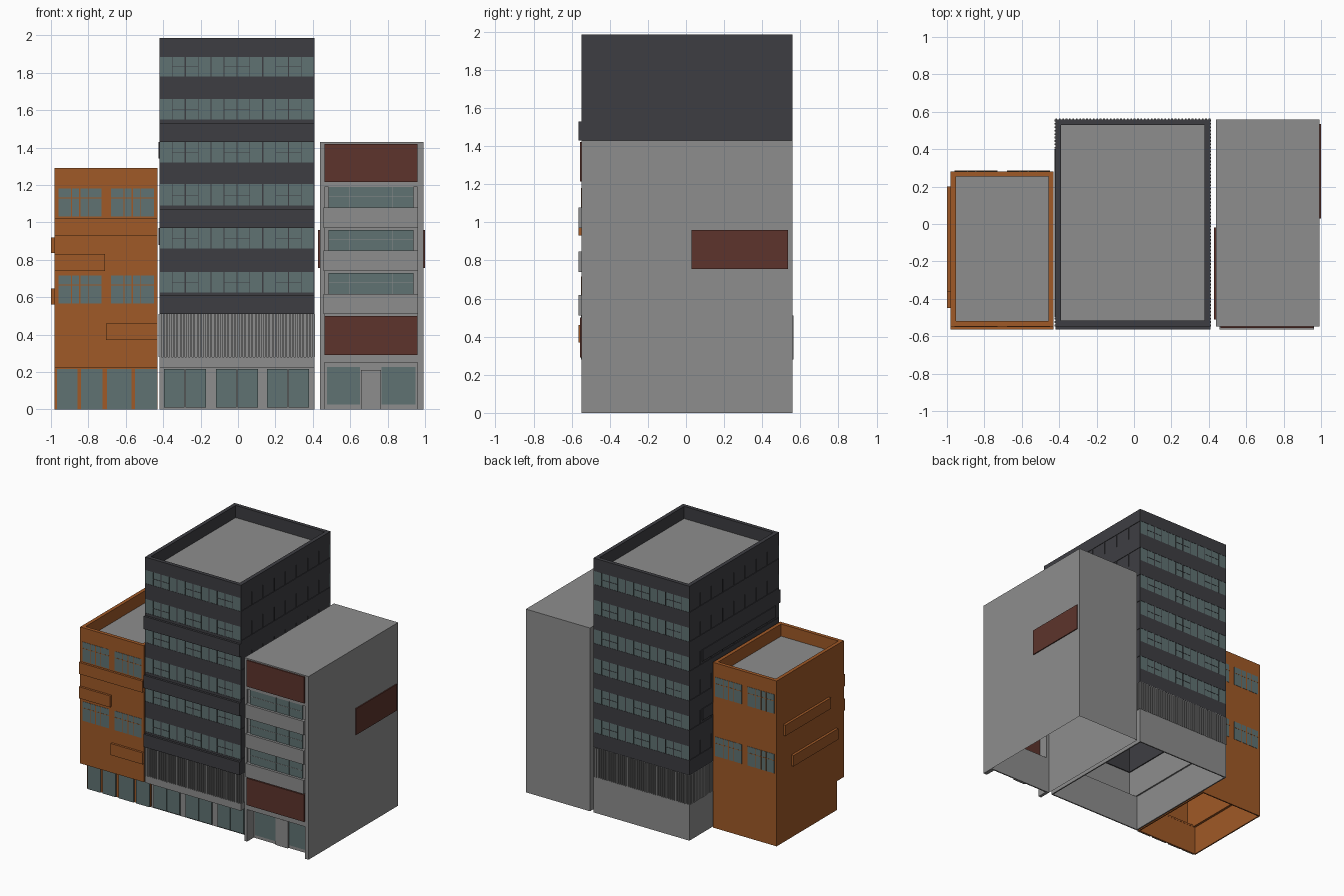
import bpy, bmesh
from mathutils import Vector

if "Cube" in bpy.data.objects:
    bpy.data.objects.remove(bpy.data.objects["Cube"])


def mat(name, r, g, b):
    m = bpy.data.materials.new(name)
    m.diffuse_color = (r, g, b, 1)
    m.use_nodes = True
    m.node_tree.nodes["Principled BSDF"].inputs["Base Color"].default_value = m.diffuse_color
    return m


ORANGE = mat("orange_cladding", 0.35, 0.1, 0.02)
DARK = mat("dark_cladding", 0.048, 0.048, 0.055)
GLASS = mat("glass", 0.115, 0.17, 0.17)
RED = mat("red_panel", 0.109, 0.034, 0.025)
GREY = mat("grey_concrete", 0.27, 0.27, 0.27)


def finish(name, bm, m):
    me = bpy.data.meshes.new(name)
    bm.to_mesh(me)
    bm.free()
    me.materials.append(m)
    ob = bpy.data.objects.new(name, me)
    bpy.context.collection.objects.link(ob)
    return ob


def boxes(name, items, m=GREY, drop=()):
    """One object from (x0, x1, y0, y1, z0, z1) boxes; drop = outward normals of faces left open."""
    bm = bmesh.new()
    for x0, x1, y0, y1, z0, z1 in items:
        for v in bmesh.ops.create_cube(bm, size=1)["verts"]:
            v.co = ((x0 + x1) / 2 + v.co.x * (x1 - x0),
                    (y0 + y1) / 2 + v.co.y * (y1 - y0),
                    (z0 + z1) / 2 + v.co.z * (z1 - z0))
    bm.normal_update()
    gone = [f for f in bm.faces if any(f.normal.dot(Vector(d)) > 0.9 for d in drop)]
    bmesh.ops.delete(bm, geom=gone, context='FACES')
    return finish(name, bm, m)


def ring(name, x0, x1, y0, y1, z0, z1, t, m=GREY):
    """Rectangular tube of wall thickness t."""
    bm = bmesh.new()

    def loop(o, z):
        return [bm.verts.new(p) for p in ((x0 + o, y0 + o, z), (x1 - o, y0 + o, z),
                                          (x1 - o, y1 - o, z), (x0 + o, y1 - o, z))]
    loops = [loop(0, z0), loop(0, z1), loop(t, z1), loop(t, z0)]
    for k in range(4):
        a, b = loops[k], loops[(k + 1) % 4]
        for i in range(4):
            j = (i + 1) % 4
            bm.faces.new((a[i], a[j], b[j], b[i]))
    bmesh.ops.recalc_face_normals(bm, faces=bm.faces)
    return finish(name, bm, m)


F, B = -0.547, 0.558      # front and back wall planes
P = -0.564                # face of the projecting ledges
G = -0.465                # set-back ground floor

# ---------- Tower ----------
TX0, TX1 = -0.42, 0.408
ring("tower_ground_walls", TX0, TX1, G, B, 0, 0.28, 0.01)
boxes("tower_soffit", [(TX0, TX1, F, G + 0.01, 0.225, 0.28)])
boxes("tower_shop_glass", [(x, x + 0.11, G - 0.012, G, 0.01, 0.217)
                           for x in (-0.395, -0.28, -0.118, -0.004, 0.155, 0.27)], GLASS)
# slatted storey all round
ring("slat_backing", TX0 + 0.012, TX1 - 0.012, F + 0.012, B - 0.012, 0.28, 0.51, 0.01)
slats = []
for i in range(46):
    x = TX0 + (TX1 - TX0 - 0.009) * i / 45
    slats += [(x, x + 0.009, F - 0.005, F + 0.012, 0.28, 0.51),
              (x, x + 0.009, B - 0.012, B + 0.006, 0.28, 0.51)]
for i in range(61):
    y = F + (B - F - 0.009) * i / 60
    slats += [(TX0 - 0.005, TX0 + 0.012, y, y + 0.009, 0.28, 0.51),
              (TX1 - 0.012, TX1 + 0.005, y, y + 0.009, 0.28, 0.51)]
boxes("slats", slats)
# upper storeys: dark bands with slightly recessed glazing between
R = 0.004
ring("tower_core", TX0 + R, TX1 - R, F + R, B - R, 0.51, 1.885, 0.02, DARK)
wins = [(0.625, 0.735), (0.86, 0.97), (1.09, 1.205), (1.32, 1.43), (1.55, 1.66), (1.78, 1.885)]
bands = [0.51] + [z for w in wins for z in w] + [1.985]
for k in range(7):
    ring(f"dark_band_{k}", TX0, TX1, F, B, bands[2 * k], bands[2 * k + 1], 0.03, DARK)
glass, bars = [], []
w = (TX1 - TX0) / 6
for a, b in wins:
    for g0, g1, m0, m1 in ((F + 0.002, F + R, F, F + R), (B - R, B - 0.002, B - R, B)):
        glass.append((TX0 + R, TX1 - R, g0, g1, a, b))
        for i in range(7):
            x = TX0 + w * i
            bars.append((max(x - 0.003, TX0), min(x + 0.003, TX1), m0, m1, a, b))
            if i < 6:
                h = x + w / 2
                bars.append((h - 0.0015, h + 0.0015, m0, m1, a, b))
                l, r = (x, h) if i % 2 else (h, x + w)
                bars.append((l, r, m0, m1, a + 0.05, a + 0.053))
    for i in range(9):
        y = F + (B - F) * i / 8
        c, d = max(y - 0.003, F), min(y + 0.003, B)
        bars += [(TX0, TX0 + R, c, d, a, b), (TX1 - R, TX1, c, d, a, b)]
boxes("tower_glass", glass, GLASS)
boxes("tower_mullions", bars, DARK)
boxes("tower_front_ledges", [(TX0, TX1, P, F, z, z + 0.1) for z in (0.51, 0.97, 1.43)], DARK)
boxes("tower_side_ledges", [(TX0 - 0.005, TX0, -0.5, 0.4, z, z + 0.09) for z in (0.88, 1.34)], DARK)
boxes("tower_roof", [(TX0 + 0.02, TX1 - 0.02, F + 0.02, B - 0.02, 1.875, 1.89)])

# ---------- Orange building ----------
OX0, OX1, OB = -0.98, -0.43, 0.282
ring("orange_ground_walls", OX0, OX1, G, OB, 0, 0.225, 0.01, ORANGE)
ring("orange_upper_walls", OX0, OX1, F, OB, 0.225, 1.29, 0.028, ORANGE)
boxes("orange_soffit", [(OX0 + 0.01, OX1 - 0.01, F + 0.01, G + 0.01, 0.226, 0.24)], ORANGE)
boxes("orange_roof", [(OX0 + 0.02, OX1 - 0.02, F + 0.02, OB - 0.02, 1.18, 1.195)])
boxes("orange_shop_glass", [(a, b, G - 0.008, G, 0, 0.217) for a, b in
                            ((-0.967, -0.857), (-0.84, -0.725), (-0.7, -0.57), (-0.55, -0.433))], GLASS)
glass, bars = [], []
for z in (0.565, 1.03):
    for x in (-0.96, -0.68):
        for y0, y1, q0, q1 in ((F - 0.002, F, F - 0.003, F), (OB, OB + 0.002, OB, OB + 0.003)):
            glass.append((x, x + 0.23, y0, y1, z, z + 0.15))
            bars.append((x + 0.111, x + 0.119, q0, q1, z, z + 0.15))
            bars += [(x + c - 0.002, x + c + 0.002, q0, q1, z, z + 0.15) for c in (0.07, 0.16)]
            bars.append((x, x + 0.23, q0, q1, z + 0.098, z + 0.102))
boxes("orange_window_glass", glass, GLASS)
boxes("orange_window_bars", bars, ORANGE)
boxes("orange_ledges", [(OX0, OX1, P, F, 0.93, 1.02),
                        (OX0, -0.71, P, F, 0.74, 0.83),
                        (-0.705, OX1, P, F, 0.37, 0.46),
                        (-1.0, OX0, -0.36, 0.2, 0.835, 0.92),
                        (-1.0, OX0, -0.45, 0.1, 0.56, 0.645)], ORANGE)

# ---------- Grey building ----------
GX0, GX1 = 0.438, 0.992
boxes("grey_shell", [(GX0, GX1, F, B, 0, 1.43)], GREY, [(0, 0, -1), (0, -1, 0)])
boxes("grey_front_frame", [(GX0, 0.462, F, G + 0.01, 0, 1.43), (0.96, GX1, F, G + 0.01, 0, 1.43),
                           (0.462, 0.96, F, F + 0.02, 1.19, 1.43),
                           (0.462, 0.96, F + 0.012, F + 0.025, 0.5, 1.2),
                           (0.462, 0.96, F, G + 0.01, 0.25, 0.29)])
boxes("grey_red_panels", [(0.463, 0.96, F - 0.01, F + 0.02, 1.215, 1.42),
                          (0.463, 0.96, F - 0.01, F + 0.02, 0.29, 0.5),
                          (GX1, 1.0, 0.03, 0.535, 0.755, 0.96),
                          (0.428, GX0, -0.51, -0.02, 0.755, 0.96)], RED)
boxes("grey_spandrels", [(0.458, 0.962, P, F + 0.012, z, z + 0.108) for z in (0.51, 0.74, 0.97)])
glass, bars = [], []
for z in (0.618, 0.848, 1.078):
    glass.append((0.485, 0.937, F + 0.002, F + 0.012, z, z + 0.112))
    bars += [(x - 0.001, x + 0.001, F, F + 0.012, z, z + 0.112) for x in (0.598, 0.711, 0.824)]
    bars.append((0.485, 0.937, F, F + 0.012, z + 0.06, z + 0.063))
boxes("grey_window_glass", glass, GLASS)
boxes("grey_window_bars", bars)
boxes("grey_shop_wall", [(0.462, 0.96, G, G + 0.01, 0, 0.25)])
boxes("grey_shop_glass", [(0.475, 0.652, G - 0.005, G, 0.025, 0.227),
                          (0.768, 0.95, G - 0.005, G, 0.025, 0.227)], GLASS)
boxes("grey_shop_door", [(0.657, 0.764, G - 0.012, G, 0, 0.21)])
